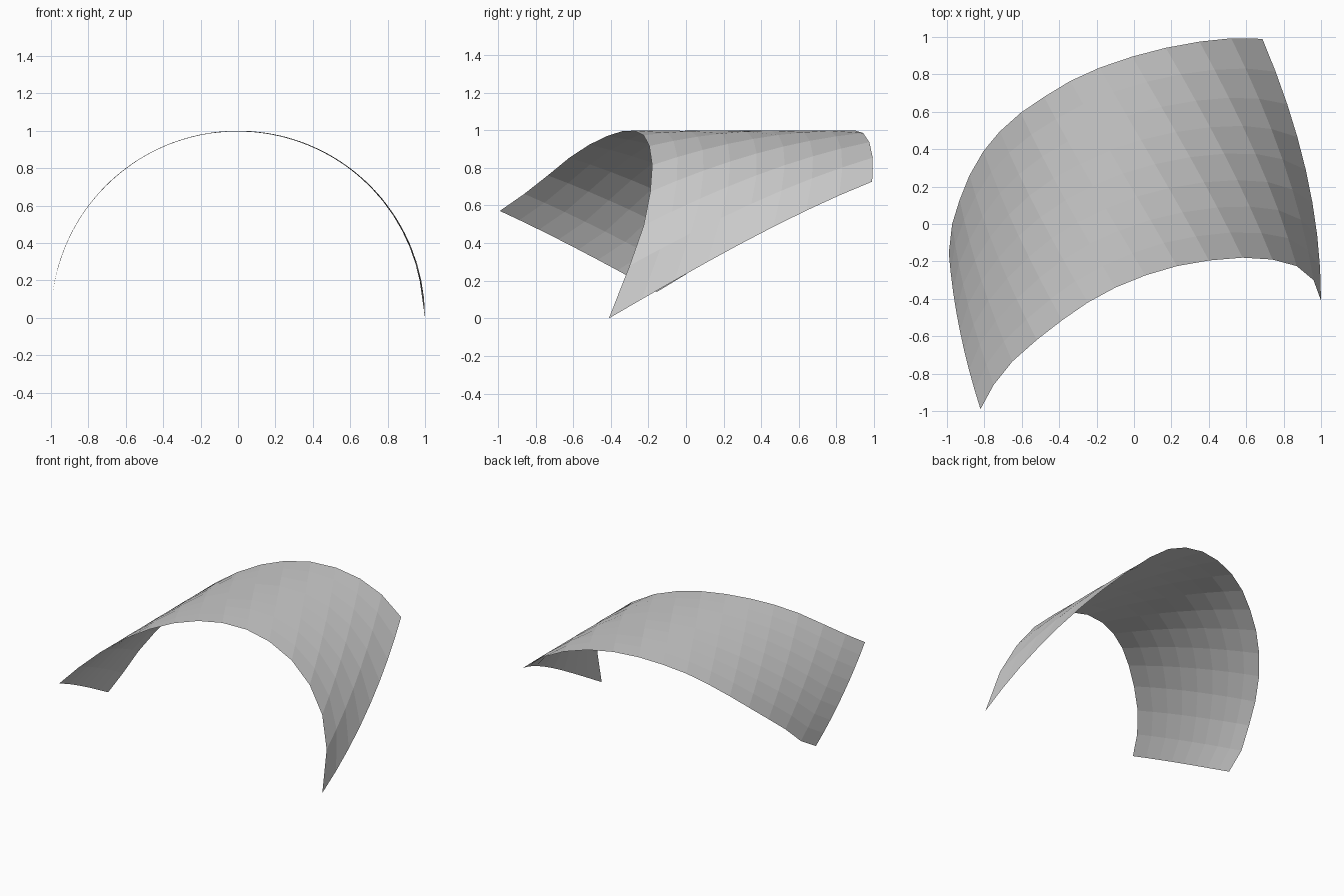
import bpy, bmesh
from math import sin, cos

if "Cube" in bpy.data.objects:
    bpy.data.objects.remove(bpy.data.objects["Cube"])

# Long edges of the sheet, laid flat: (angle around the cylinder, y)
front_edge = [(-.963, -.99), (-.848, -.86), (-.708, -.735), (-.547, -.62), (-.395, -.515),
              (-.25, -.42), (-.1, -.34), (.06, -.275), (.232, -.225), (.412, -.195),
              (.619, -.18), (.833, -.19), (1.055, -.225), (1.287, -.3), (1.571, -.41)]
back_edge = [(-1.43, -.155), (-1.335, 0), (-1.2, .13), (-1.075, .26), (-.935, .39),
             (-.8, .495), (-.65, .595), (-.501, .68), (-.347, .765), (-.187, .835),
             (-.01, .895), (.171, .942), (.358, .975), (.547, .993), (.757, .99)]
ROWS = 8

# Curved sheet wrapped round a unit cylinder along y
bm = bmesh.new()
grid = []
for r in range(ROWS + 1):
    t = r / ROWS
    row = []
    for (a0, y0), (a1, y1) in zip(front_edge, back_edge):
        a, y = a0 + (a1 - a0) * t, y0 + (y1 - y0) * t
        row.append(bm.verts.new((sin(a), y, cos(a))))
    grid.append(row)
for low, high in zip(grid, grid[1:]):
    for i in range(len(low) - 1):
        bm.faces.new((low[i], low[i + 1], high[i + 1], high[i]))

mesh = bpy.data.meshes.new("curved_sheet")
bm.to_mesh(mesh)
bm.free()
bpy.context.collection.objects.link(bpy.data.objects.new("curved_sheet", mesh))
